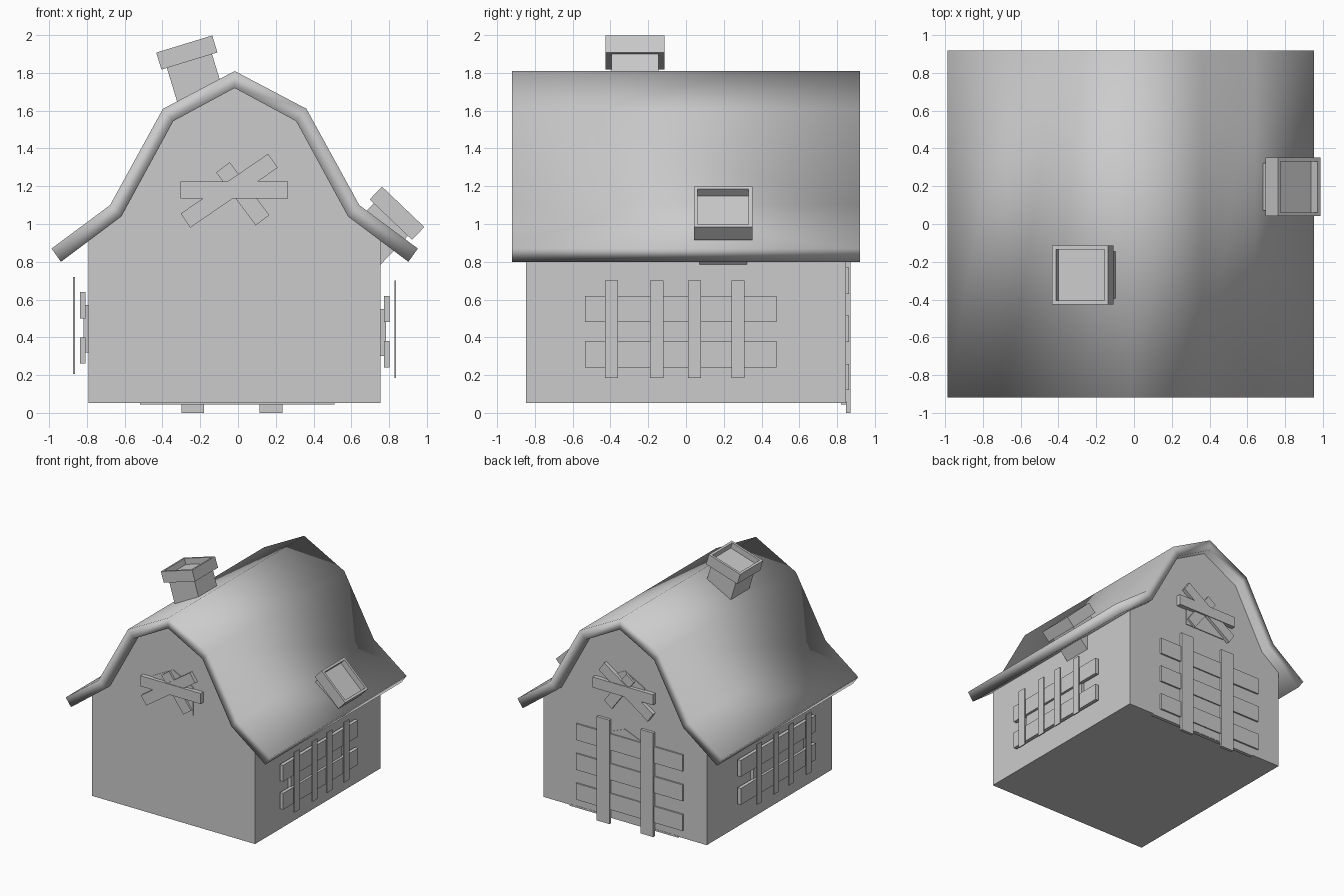
import bpy, bmesh
from math import radians, atan2, hypot
from mathutils import Matrix, Vector

if "Cube" in bpy.data.objects:
    bpy.data.objects.remove(bpy.data.objects["Cube"])

CX = -0.0175  # the barn's symmetry axis


def finish(bm, name, smooth=False):
    bmesh.ops.recalc_face_normals(bm, faces=bm.faces)
    me = bpy.data.meshes.new(name)
    bm.to_mesh(me)
    bm.free()
    for p in me.polygons:
        p.use_smooth = smooth
    ob = bpy.data.objects.new(name, me)
    bpy.context.collection.objects.link(ob)
    return ob


def box(name, lo, hi):
    bm = bmesh.new()
    lo, hi = Vector(lo), Vector(hi)
    bmesh.ops.create_cube(bm, size=1, matrix=Matrix.Translation((lo + hi) / 2)
                          @ Matrix.Diagonal((*(hi - lo), 1)))
    return finish(bm, name)


def prism(name, pts, y0, y1):
    # x-z outline extruded along y
    bm = bmesh.new()
    f = bm.faces.new([bm.verts.new((x, y0, z)) for x, z in pts])
    ext = bmesh.ops.extrude_face_region(bm, geom=[f], use_keep_orig=True)
    vs = [v for v in ext["geom"] if isinstance(v, bmesh.types.BMVert)]
    bmesh.ops.translate(bm, verts=vs, vec=(0, y1 - y0, 0))
    return finish(bm, name)


def plank(name, a, b, width, y0, y1):
    # board from a to b in the x-z plane
    dx, dz = b[0] - a[0], b[1] - a[1]
    n = hypot(dx, dz)
    ox, oz = -dz / n * width / 2, dx / n * width / 2
    return prism(name, [(a[0] + ox, a[1] + oz), (a[0] - ox, a[1] - oz),
                        (b[0] - ox, b[1] - oz), (b[0] + ox, b[1] + oz)], y0, y1)


def mirrored(half):
    # left half outline (x offset, z), ridge last -> full outline
    return [(CX - x, z) for x, z in half] + [(CX + x, z) for x, z in half[-2::-1]]


# walls with gambrel gables
prism("walls", mirrored([(0.773, 0.053), (0.773, 0.92), (0.60, 1.05),
                         (0.33, 1.545), (0, 1.73)]), -0.848, 0.848)

# roof shell, smooth across the bends
outer = mirrored([(0.97, 0.87), (0.66, 1.10), (0.38, 1.61), (0, 1.81)])
inner = mirrored([(0.92, 0.80), (0.60, 1.04), (0.325, 1.545), (0, 1.72)])
bm = bmesh.new()
rings = [[[bm.verts.new((x, y, z)) for x, z in line] for line in (outer, inner)]
         for y in (-0.92, 0.92)]
(fo, fi), (bo, bi) = rings
for i in range(6):
    for p, q in ((fo, bo), (bi, fi), (fi, fo), (bo, bi)):
        bm.faces.new((p[i], p[i + 1], q[i + 1], q[i]))
for i in (0, 6):
    bm.faces.new((fo[i], bo[i], bi[i], fi[i]))
finish(bm, "roof", True)


# chimneys: shaft plus cap with a sunken opening, leaning with the slope
def chimney(name, center, tilt):
    bm = bmesh.new()
    bmesh.ops.create_cube(bm, size=1, matrix=Matrix.Translation((0, 0, -0.2))
                          @ Matrix.Diagonal((0.25, 0.25, 0.36, 1)))
    cap = bmesh.ops.create_cube(bm, size=1, matrix=Matrix.Diagonal((0.31, 0.31, 0.094, 1)))
    top = max({f for v in cap["verts"] for f in v.link_faces},
              key=lambda f: f.calc_center_median().z)
    bmesh.ops.inset_region(bm, faces=[top], thickness=0.028)
    inner_face = bmesh.ops.extrude_discrete_faces(bm, faces=[top])["faces"][0]
    bmesh.ops.translate(bm, verts=inner_face.verts, vec=(0, 0, -0.05))
    bm.transform(Matrix.Translation(center) @ Matrix.Rotation(radians(tilt), 4, 'Y'))
    finish(bm, name)


chimney("ridge_chimney", (-0.271, -0.27, 1.908), -17)
chimney("eave_chimney", (0.842, 0.197, 1.057), 43.7)

# boarded windows on both side walls
for side, name, dy, dz in ((1, "right", 0, 0), (-1, "left", -0.025, 0.02)):
    def slab(part, d0, d1, y0, y1, z0, z1):
        xs = sorted((CX + side * d0, CX + side * d1))
        box(name + part, (xs[0], y0 + dy, z0 + dz), (xs[1], y1 + dy, z1 + dz))
    slab("_window_panel", 0.76, 0.80, -0.40, 0.28, 0.30, 0.55)
    for z in (0.24, 0.48):
        slab("_window_board", 0.79, 0.82, -0.535, 0.48, z, z + 0.14)
    for y in (-0.43, -0.19, 0.01, 0.24):
        slab("_window_bar", 0.845, 0.855, y, y + 0.07, 0.185, 0.70)

# boarded gable windows, front and back
pane = mirrored([(0.19, 1.0), (0.19, 1.24), (0, 1.34)])
for s, name in ((-1, "front"), (1, "back")):
    def out(a, b):
        return sorted((s * a, s * b))
    prism(name + "_gable_window", pane, *out(0.84, 0.855))
    plank(name + "_gable_board_level", (-0.305, 1.18), (0.265, 1.18), 0.09, *out(0.84, 0.885))
    plank(name + "_gable_board_rising", (-0.278, 1.018), (0.185, 1.335), 0.09, *out(0.84, 0.88))
    plank(name + "_gable_board_falling", (-0.08, 1.30), (0.13, 1.02), 0.09, *out(0.84, 0.872))

# boarded door on the back wall
prism("door", mirrored([(0.25, 0.05), (0.25, 0.74), (0, 0.84)]), 0.83, 0.852)
box("door_sill", (-0.52, 0.82, 0.045), (0.51, 0.85, 0.06))
for z in (0.12, 0.375, 0.63):
    box("door_board", (-0.57, 0.84, z), (0.44, 0.862, z + 0.14))
for x in (-0.30, 0.115):
    box("door_post", (x, 0.848, 0), (x + 0.12, 0.872, 0.89))
